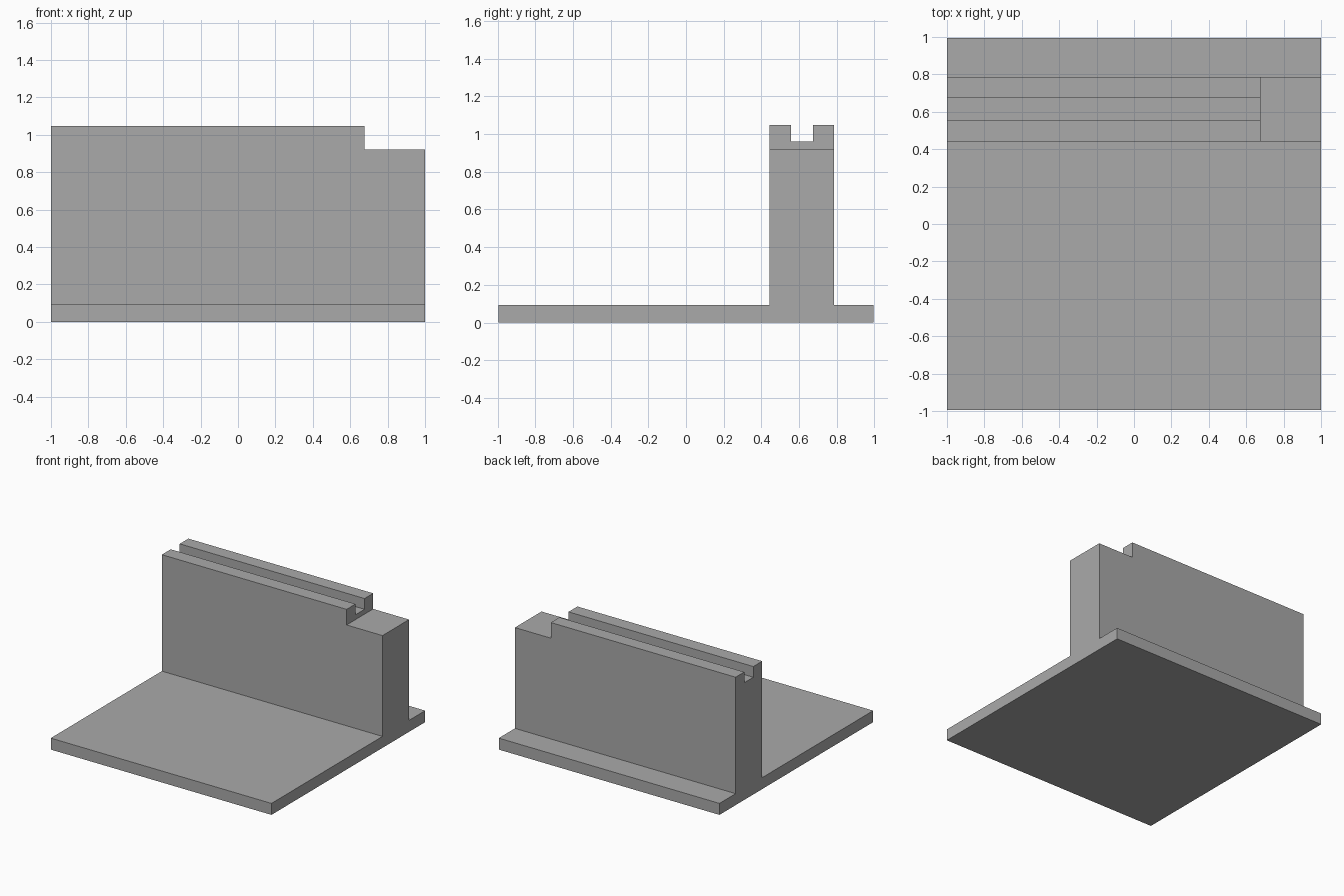
import bpy
import bmesh

if "Cube" in bpy.data.objects:
    bpy.data.objects.remove(bpy.data.objects["Cube"])

grey = bpy.data.materials.new("plain_grey")
grey.diffuse_color = (0.4, 0.4, 0.4, 1)
grey.use_nodes = True
grey.node_tree.nodes["Principled BSDF"].inputs["Base Color"].default_value = grey.diffuse_color


def extrude_profile(name, points, x0, x1):
    """Extrude a (y, z) outline along x into a closed solid."""
    bm = bmesh.new()
    face = bm.faces.new([bm.verts.new((x0, y, z)) for y, z in points])
    new = bmesh.ops.extrude_face_region(bm, geom=[face])["geom"]
    verts = [v for v in new if isinstance(v, bmesh.types.BMVert)]
    bmesh.ops.translate(bm, verts=verts, vec=(x1 - x0, 0, 0))
    bmesh.ops.recalc_face_normals(bm, faces=bm.faces)
    mesh = bpy.data.meshes.new(name)
    bm.to_mesh(mesh)
    bm.free()
    mesh.materials.append(grey)
    obj = bpy.data.objects.new(name, mesh)
    bpy.context.collection.objects.link(obj)
    return obj


BASE_Z, STEP_Z, SLOT_Z, TOP_Z = 0.094, 0.92, 0.96, 1.048
FRONT, BACK = 0.442, 0.786
SLOT_FRONT, SLOT_BACK = 0.557, 0.674

# Base plate and upright wall with the groove along its top edge
bracket = extrude_profile("grooved_wall_bracket", [
    (-0.995, 0), (0.995, 0), (0.995, BASE_Z), (BACK, BASE_Z),
    (BACK, TOP_Z), (SLOT_BACK, TOP_Z), (SLOT_BACK, SLOT_Z),
    (SLOT_FRONT, SLOT_Z), (SLOT_FRONT, TOP_Z), (FRONT, TOP_Z),
    (FRONT, BASE_Z), (-0.995, BASE_Z)], -1, 1)

# Notch lowering the right end of the wall
cutter = extrude_profile("end_notch_cutter", [
    (FRONT - 0.1, STEP_Z), (BACK + 0.1, STEP_Z),
    (BACK + 0.1, TOP_Z + 0.1), (FRONT - 0.1, TOP_Z + 0.1)], 0.675, 1.1)
cutter.hide_render = True
cutter.hide_set(True)

notch = bracket.modifiers.new("end_notch", "BOOLEAN")
notch.operation = "DIFFERENCE"
notch.solver = "EXACT"
notch.object = cutter
